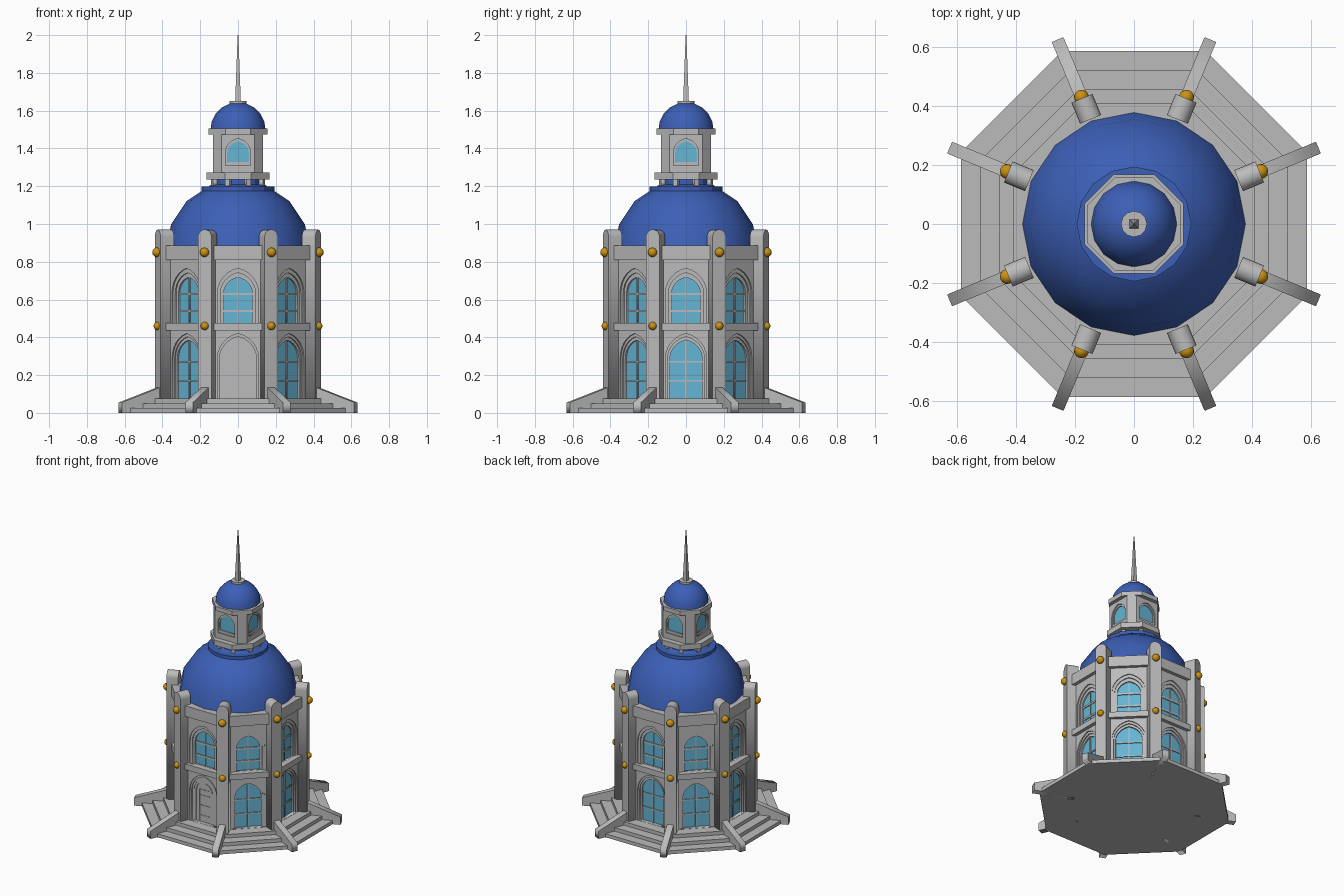
import bpy, bmesh, math
from mathutils import Matrix

if "Cube" in bpy.data.objects:
    bpy.data.objects.remove(bpy.data.objects["Cube"])

def material(name, col):
    m = bpy.data.materials.new(name)
    m.diffuse_color = (*col, 1)
    m.use_nodes = True
    m.node_tree.nodes["Principled BSDF"].inputs["Base Color"].default_value = m.diffuse_color
    return m

STONE = material("grey_stone", (0.50, 0.50, 0.50))
BLUE = material("blue_roof", (0.045, 0.115, 0.47))
GLASS = material("window_glass", (0.13, 0.46, 0.66))
GOLD = material("gold", (0.60, 0.29, 0.006))

R = Matrix.Rotation
T = Matrix.Translation
COS8 = math.cos(math.pi / 8)

def place(name, mesh, matrix, mat=None):
    ob = bpy.data.objects.new(name, mesh)
    ob.matrix_world = matrix
    if mat and not mesh.materials:
        mesh.materials.append(mat)
    bpy.context.collection.objects.link(ob)
    return ob

def plate(name, outlines, thick):
    """Flat plate from closed outlines (inner ones are holes); z spans +-thick/2."""
    cu = bpy.data.curves.new(name, 'CURVE')
    cu.dimensions = '2D'
    cu.fill_mode = 'BOTH'
    cu.extrude = thick / 2
    for pts in outlines:
        s = cu.splines.new('POLY')
        s.points.add(len(pts) - 1)
        for p, (x, y) in zip(s.points, pts):
            p.co = (x, y, 0, 1)
        s.use_cyclic_u = True
    ob = bpy.data.objects.new(name, cu)
    bpy.context.collection.objects.link(ob)
    bpy.context.view_layer.update()
    me = bpy.data.meshes.new_from_object(ob)
    bpy.data.objects.remove(ob)
    bpy.data.curves.remove(cu)
    return me

def facing(deg, dist):
    """Upright frame at a compass side; 0 = front, local z points outward."""
    return R(math.radians(deg), 4, 'Z') @ R(math.pi / 2, 4, 'X') @ T((0, 0, dist))

def ring_of(name, outlines, near, far, mat, sides):
    me = plate(name, outlines, far - near)
    for a in sides:
        place(name, me, facing(a, (near + far) / 2), mat)

def rect(x0, x1, y0, y1):
    return [(x0, y0), (x1, y0), (x1, y1), (x0, y1)]

def arch(w, z0, zs, zt, n=6):
    """Slightly pointed arch outline."""
    e = 0.3 * w
    rad = w + e
    top = math.acos(e / rad)
    k = (zt - zs) / (rad * math.sin(top))
    right = [(rad * math.cos(top * i / n) - e, zs + k * rad * math.sin(top * i / n)) for i in range(n)]
    return [(-w, z0), (w, z0)] + right + [(0, zt)] + [(-x, z) for x, z in reversed(right)]

def prism(name, r0, r1, z0, z1, mat, seg=8, apothem=True):
    bm = bmesh.new()
    k = math.cos(math.pi / seg) if apothem else 1
    bmesh.ops.create_cone(bm, cap_ends=True, segments=seg, radius1=r0 / k, radius2=r1 / k, depth=z1 - z0)
    bmesh.ops.rotate(bm, verts=bm.verts, matrix=R(math.pi / seg if apothem else 0, 3, 'Z'))
    me = bpy.data.meshes.new(name)
    bm.to_mesh(me)
    bm.free()
    return place(name, me, T((0, 0, (z0 + z1) / 2)), mat)

def ball(name, rad, us, vs, half=False):
    bm = bmesh.new()
    bmesh.ops.create_uvsphere(bm, u_segments=us, v_segments=vs, radius=rad)
    if half:
        bmesh.ops.delete(bm, geom=[v for v in bm.verts if v.co.z < -0.01], context='VERTS')
    for f in bm.faces:
        f.smooth = True
    me = bpy.data.meshes.new(name)
    bm.to_mesh(me)
    bm.free()
    return me

SIDES = [i * 45 for i in range(8)]
CORNERS = [a + 22.5 for a in SIDES]

# stepped base
for i, a in enumerate((0.585, 0.52, 0.455)):
    prism("step", a, a, 0.0, 0.025 * (i + 1), STONE)

# body core and horizontal bands
prism("body_core", 0.357, 0.357, 0.07, 0.88, STONE)
prism("middle_band", 0.41, 0.41, 0.435, 0.475, STONE)
prism("cornice", 0.41, 0.41, 0.81, 0.885, STONE)

# wall panels with arched openings
def lower(w, zt):
    return arch(w, 0.076, 0.29, zt)

def upper(w, z0, zt):
    return arch(w, z0, 0.635, zt)

ring_of("wall_panel", [rect(-0.16, 0.16, 0.07, 0.84), lower(0.108, 0.42), upper(0.108, 0.475, 0.765)],
        0.355, 0.386, STONE, SIDES)

# stepped mouldings, glass and glazing bars
ring_of("lower_outer_moulding", [lower(0.109, 0.421), lower(0.097, 0.403)], 0.355, 0.378, STONE, SIDES)
ring_of("lower_inner_moulding", [lower(0.098, 0.404), lower(0.085, 0.385)], 0.355, 0.370, STONE, SIDES)
ring_of("upper_outer_moulding", [upper(0.109, 0.470, 0.766), upper(0.092, 0.474, 0.742)], 0.355, 0.378, STONE, SIDES)
ring_of("upper_inner_moulding", [upper(0.093, 0.470, 0.743), upper(0.075, 0.476, 0.718)], 0.355, 0.370, STONE, SIDES)
ring_of("lower_glass", [lower(0.09, 0.392)], 0.355, 0.360, GLASS, SIDES[1:])
ring_of("upper_glass", [upper(0.08, 0.475, 0.725)], 0.355, 0.360, GLASS, SIDES)
ring_of("lower_upright_bar", [rect(-0.004, 0.004, 0.075, 0.384)], 0.357, 0.366, STONE, SIDES[1:])
ring_of("upper_upright_bar", [rect(-0.003, 0.003, 0.475, 0.716)], 0.357, 0.366, STONE, SIDES)
for z in (0.17, 0.27):
    ring_of("lower_cross_bar", [rect(-0.086, 0.086, z - 0.004, z + 0.004)], 0.357, 0.366, STONE, SIDES[1:])
for z in (0.54, 0.63):
    ring_of("upper_cross_bar", [rect(-0.076, 0.076, z - 0.006, z + 0.006)], 0.357, 0.366, STONE, SIDES)

# front door with raised panels
ring_of("door_frame", [lower(0.086, 0.386), lower(0.07, 0.368)], 0.355, 0.367, STONE, [0])
ring_of("door_leaf", [lower(0.071, 0.369)], 0.355, 0.361, STONE, [0])
ring_of("door_border", [lower(0.055, 0.35), lower(0.045, 0.335)], 0.357, 0.365, STONE, [0])
for z in (0.11, 0.18, 0.25, 0.29):
    ring_of("door_panel", [rect(-0.035, 0.035, z - 0.014, z + 0.014)], 0.357, 0.364, STONE, [0])

# corner pillars with rounded tops
cap = [(0.0385 * math.cos(math.pi * i / 10), 0.932 + 0.0385 * math.sin(math.pi * i / 10)) for i in range(11)]
ring_of("corner_pillar", [[(-0.0385, 0.05), (0.0385, 0.05)] + cap], 0.383, 0.46, STONE, CORNERS)

# sloping buttresses between the stairs
buttress = plate("buttress", [[(0.40, 0), (0.675, 0), (0.675, 0.055), (0.455, 0.135), (0.40, 0.135)]], 0.043)
for a in CORNERS:
    place("buttress", buttress, R(math.radians(a), 4, 'Z') @ R(math.pi / 2, 4, 'X'), STONE)

# gold balls on the pillars
big, small = ball("gold_ball", 0.025, 16, 10), ball("small_gold_ball", 0.022, 16, 10)
for a in CORNERS:
    place("upper_gold_ball", big, facing(a, 0.464) @ T((0, 0.85, 0)), GOLD)
    place("lower_gold_ball", small, facing(a, 0.460) @ T((0, 0.46, 0)), GOLD)

# main dome and its collar
place("main_dome", ball("main_dome", 0.384, 16, 8, True), T((0, 0, 0.85)), BLUE)
prism("dome_collar", 0.194, 0.194, 1.175, 1.198, BLUE, 16, False)
prism("lantern_drum", 0.127, 0.127, 1.19, 1.24, BLUE, 16, False)

# lantern: posts, base, chamfered square walls, arched windows
ring_of("lantern_post", [rect(-0.013, 0.013, 1.195, 1.24)], 0.12, 0.15, STONE, CORNERS)
prism("lantern_base", 0.167, 0.167, 1.235, 1.272, STONE)
QUARTERS = SIDES[::2]
a, c = 0.112, 0.08
core = plate("lantern_core", [[(a, -c), (a, c), (c, a), (-c, a), (-a, c), (-a, -c), (-c, -a), (c, -a)]], 0.21)
place("lantern_core", core, T((0, 0, 1.375)), STONE)
ring_of("lantern_wall", [rect(-0.088, 0.088, 1.27, 1.48), arch(0.066, 1.31, 1.38, 1.452)], 0.11, 0.131, STONE, QUARTERS)
corner = (0.131 + 0.088) / math.sqrt(2)
ring_of("lantern_corner", [rect(-0.0305, 0.0305, 1.27, 1.48)], corner - 0.025, corner, STONE, SIDES[1::2])
ring_of("lantern_frame", [arch(0.067, 1.30, 1.38, 1.453), arch(0.057, 1.328, 1.38, 1.438)], 0.11, 0.123, STONE, QUARTERS)
ring_of("lantern_glass", [arch(0.06, 1.32, 1.38, 1.442)], 0.11, 0.116, GLASS, QUARTERS)
prism("lantern_cornice", 0.157, 0.157, 1.475, 1.506, STONE)

# small dome and spire
place("small_dome", ball("small_dome", 0.146, 16, 10, True), T((0, 0, 1.498)), BLUE)
prism("spire_base", 0.044, 0.044, 1.632, 1.65, STONE, 12, False)
prism("spire", 0.015, 0.002, 1.645, 2.0, STONE, 4)
